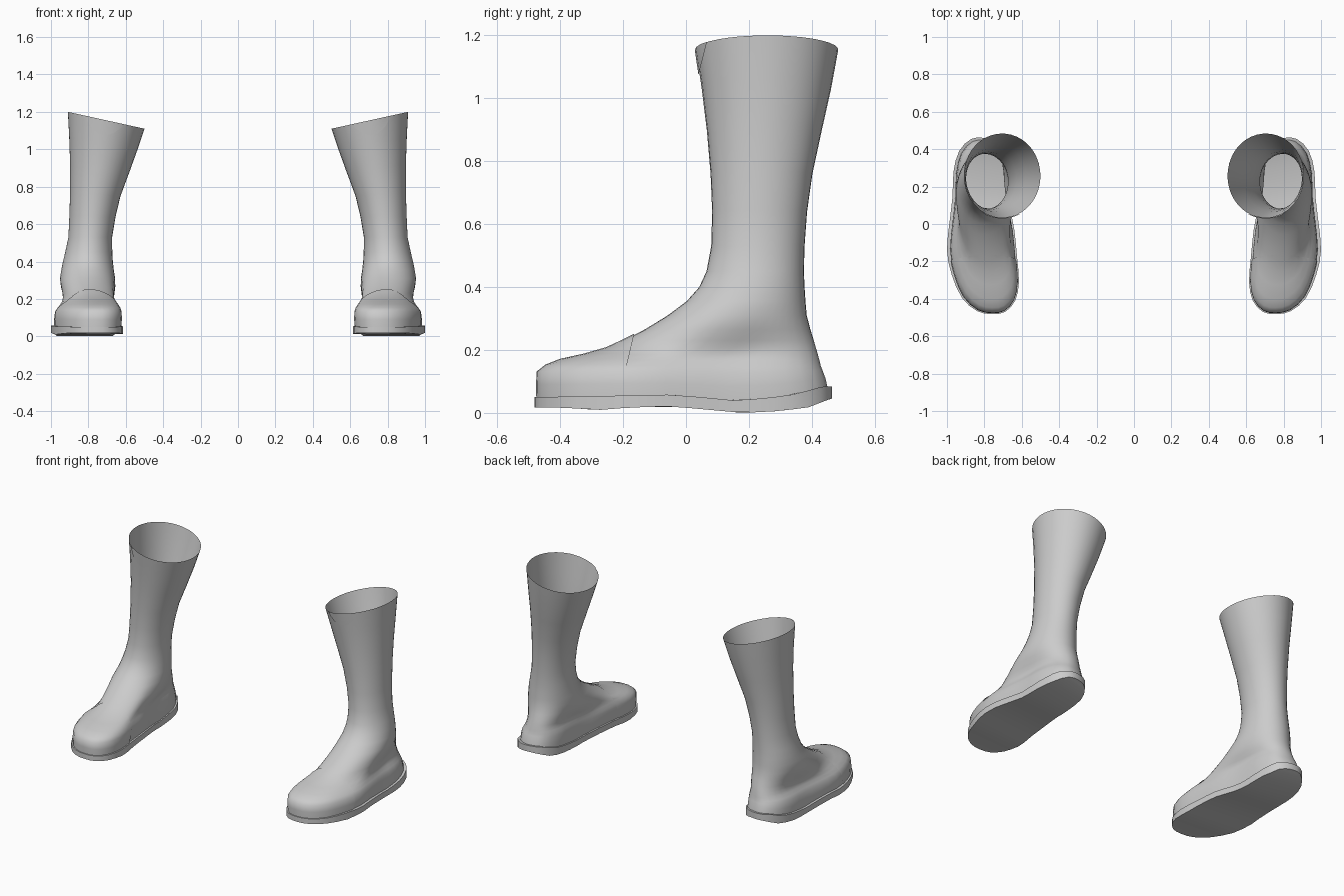
import bpy, bmesh, math

if "Cube" in bpy.data.objects:
    bpy.data.objects.remove(bpy.data.objects["Cube"])

# Sole outline of the right boot, from toe round the outer side to heel and back
OUT = [(.76, -.482), (.84, -.465), (.92, -.395), (.975, -.27), (1.0, -.14), (.985, .02), (.97, .15),
       (.965, .28), (.935, .39), (.87, .455), (.80, .46), (.73, .43), (.685, .34), (.675, .22),
       (.665, .10), (.64, -.03), (.625, -.18), (.615, -.31), (.635, -.41), (.69, -.47)]
SOLE_TOP = [(-.49, .05), (-.3, .053), (-.05, .058), (.05, .05), (.15, .04), (.25, .046), (.35, .06), (.43, .083), (.47, .085)]
SOLE_LOW = [(-.49, .018), (-.37, .016), (-.28, .009), (-.18, .017), (-.05, .021), (.05, .012), (.18, 0), (.3, .006), (.39, .018), (.46, .045)]

# Upper rings: z, front y, back y, inner x, outer x, roundness (0 foot shape, 1 ellipse)
RINGS = [(.05, -.472, .448, .627, .983, 0), (.09, -.473, .442, .625, .983, 0),
         (.13, -.471, .432, .626, .978, 0), (.15, -.445, .427, .632, .966, 0),
         (.168, -.40, .423, .642, .952, .05), (.185, -.325, .419, .652, .942, .15),
         (.205, -.255, .414, .655, .938, .35), (.23, -.20, .407, .653, .940, .6),
         (.265, -.132, .396, .652, .948, .8), (.31, -.058, .384, .656, .953, .95),
         (.355, .002, .380, .664, .945, 1), (.40, .042, .377, .669, .936, 1),
         (.45, .065, .375, .672, .924, 1), (.53, .08, .377, .673, .907, 1),
         (.64, .083, .385, .655, .902, 1), (.76, .078, .402, .628, .898, 1),
         (.90, .066, .432, .580, .898, 1), (1.03, .050, .461, .538, .903, 1),
         (1.155, .032, .484, .50, .91, 1)]


def lerp(table, v):
    for (a, fa), (b, fb) in zip(table, table[1:]):
        if v <= b:
            return fa + (fb - fa) * max(0, (v - a) / (b - a))
    return table[-1][1]


def refine(pts):
    n, res = len(pts), []
    for i in range(n):
        a, b, c, d = (pts[(i + k) % n] for k in (-1, 0, 1, 2))
        res += [b, tuple((9 * (b[k] + c[k]) - a[k] - d[k]) / 16 for k in (0, 1))]
    return res


OUT = refine(OUT)
N = len(OUT)
UNIT = [((x - .8075) / .1925, (y + .01) / .472) for x, y in OUT]


def upper_ring(z, yf, yb, xi, xo, w):
    pts = []
    tilt = .22 * max(0, min(1, (z - .6) / .5))
    wave = max(0, 1 - (z - .05) / .1)
    for u, v in UNIT:
        r = math.hypot(u, v)
        u, v = u + (u / r - u) * w, v + (v / r - v) * w
        x = (xi + xo) / 2 + u * (xo - xi) / 2
        y = (yf + yb) / 2 + v * (yb - yf) / 2
        pts.append((x, y, z + tilt * (x - (xi + xo) / 2) + wave * (lerp(SOLE_TOP, y) - .05)))
    return pts


def loft(bm, rings):
    vs = [[bm.verts.new(p) for p in ring] for ring in rings]
    for a, b in zip(vs, vs[1:]):
        for i in range(N):
            j = (i + 1) % N
            bm.faces.new((a[i], a[j], b[j], b[i]))
    return vs


def cap(bm, ring):
    # strips across the outline so the wavy surface stays clean
    for i in range(N // 2):
        f = [ring[i], ring[i + 1], ring[-i - 1], ring[-i]]
        bm.faces.new(list(dict.fromkeys(f)))


def finish(name, bm, angle):
    me = bpy.data.meshes.new(name)
    bm.to_mesh(me)
    bm.free()
    me.shade_smooth()
    me.set_sharp_from_angle(angle=math.radians(angle))
    ob = bpy.data.objects.new(name, me)
    bpy.context.collection.objects.link(ob)
    ob.modifiers.new("pair", 'MIRROR').use_mirror_merge = False


# Boot upper: open shaft and foot
bm = bmesh.new()
loft(bm, [upper_ring(*r) for r in RINGS])
bm.normal_update()
toe = bm.copy()
finish("boot_upper", bm, 50)

# Toe cap: thin overlay on the front of the foot
bmesh.ops.bisect_plane(toe, geom=toe.verts[:] + toe.edges[:] + toe.faces[:], plane_co=(0.8, -.2, .1),
                       plane_no=(0, 1, -.25), clear_outer=True)
toe.normal_update()
for v, n in [(v, v.normal.copy()) for v in toe.verts]:
    v.co += n * .004
finish("toe_cap", toe, 50)

# Sole: wavy slab with a small ledge
bm = bmesh.new()
low = [(x, y, lerp(SOLE_LOW, y)) for x, y in OUT]
top = [(x, y, lerp(SOLE_TOP, y)) for x, y in OUT]
rings = loft(bm, [low, top])
cap(bm, rings[0])
cap(bm, rings[1])
bmesh.ops.recalc_face_normals(bm, faces=bm.faces)
finish("sole", bm, 35)
